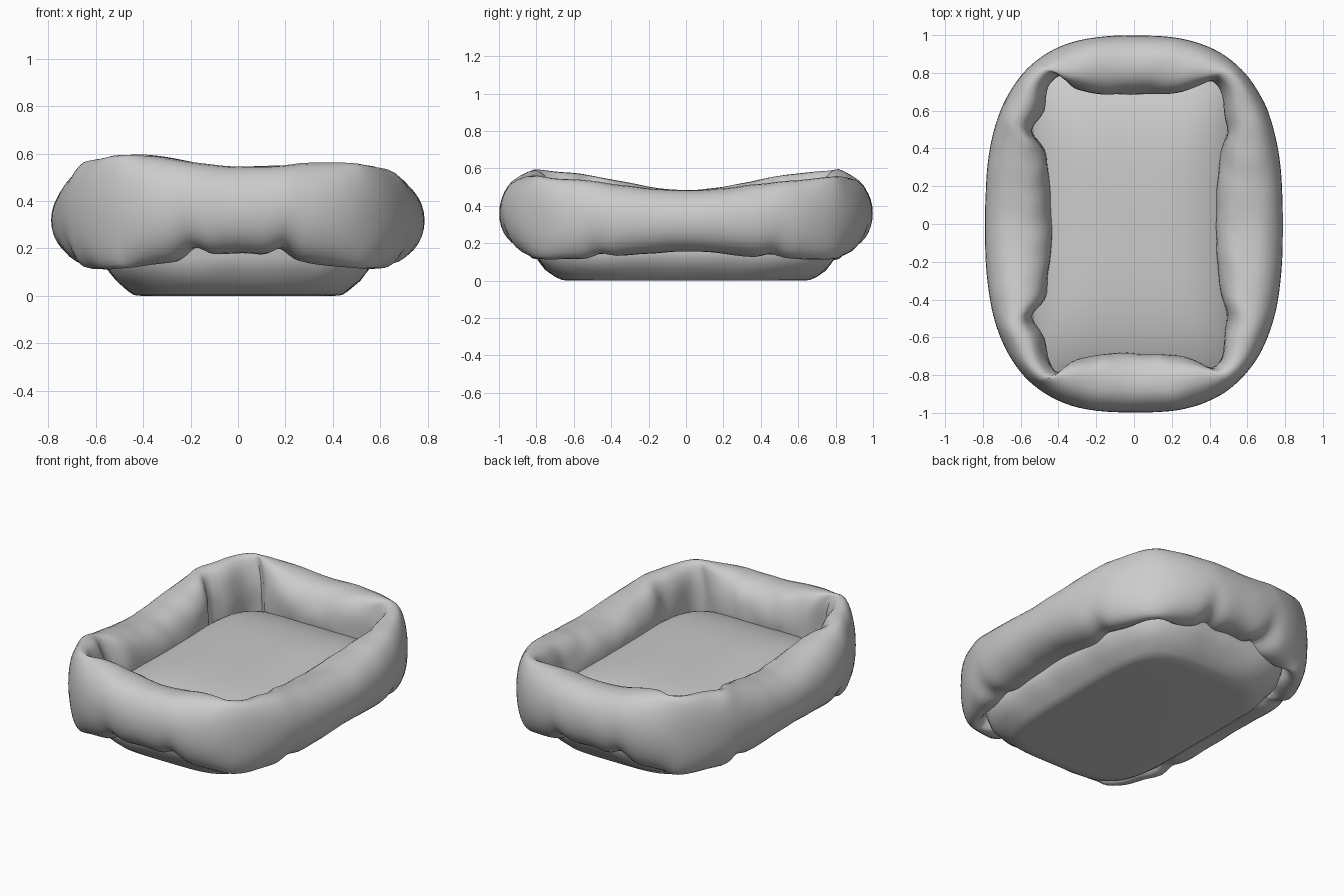
import bpy, bmesh, math
from mathutils import Vector, noise

if "Cube" in bpy.data.objects:
    bpy.data.objects.remove(bpy.data.objects["Cube"])

fabric = bpy.data.materials.new("light grey fabric")
fabric.diffuse_color = (0.6, 0.6, 0.6, 1)
fabric.use_nodes = True
fabric.node_tree.nodes["Principled BSDF"].inputs["Base Color"].default_value = fabric.diffuse_color


def gauss(v, centre, width):
    return math.exp(-((v - centre) / width) ** 2)


def outline(t, a, b, n):
    """Rounded-rectangle point in direction t, half sizes a and b."""
    c, s = math.cos(t), math.sin(t)
    r = (abs(c) ** n + abs(s) ** n) ** (-1 / n)
    return a * c * r, b * s * r


def spow(v, p):
    return math.copysign(abs(v) ** p, v)


def finish(name, rings, closed):
    """Skin a list of vertex rings; closed joins last ring to first."""
    bm = bmesh.new()
    vs = [[bm.verts.new(p) for p in ring] for ring in rings]
    m = len(rings[0])
    for i in range(len(rings) if closed else len(rings) - 1):
        a, b = vs[i], vs[(i + 1) % len(rings)]
        for j in range(m):
            k = (j + 1) % m
            bm.faces.new((a[j], a[k], b[k], b[j]))
    if not closed:
        bm.faces.new(vs[0])
        bm.faces.new(vs[-1])
    bmesh.ops.recalc_face_normals(bm, faces=bm.faces)
    me = bpy.data.meshes.new(name)
    bm.to_mesh(me)
    bm.free()
    ob = bpy.data.objects.new(name, me)
    bpy.context.collection.objects.link(ob)
    me.materials.append(fabric)
    bpy.context.view_layer.objects.active = ob
    ob.select_set(True)
    bpy.ops.object.shade_smooth_by_angle(angle=math.radians(50))
    ob.select_set(False)


# Padded wall: a stuffed tube, sagging mid-side, tall and thin at the corners
N, M = 200, 32
rings = []
for i in range(N):
    t = 2 * math.pi * i / N
    ox, oy = outline(t, 0.788, 0.998, 2.7)
    ix, iy = outline(t, 0.475, 0.775, 12)
    end = abs(math.sin(t)) > abs(math.cos(t))
    corner = abs(math.sin(2 * t)) ** 1.7
    if end:      # bulge of the end pillows
        iy -= math.copysign(0.09 * max(0, 1 - (ix / 0.4) ** 4), iy)
        iy += math.copysign(0.03 * gauss(ix, -0.38, 0.04), iy)
    else:        # bulge and pinches of the side pillows
        ix -= math.copysign(0.042 * gauss(iy, 0, 0.35), ix)
        pinch = 0.075 if ix < 0 else 0.025
        ix += math.copysign(pinch * gauss(abs(iy), 0.49, 0.07), ix)
    low = math.sin(t) ** 2
    top = 0.482 * (1 - low) + 0.542 * low + 0.06 * corner
    top += 0.018 * corner * (1 if ox < 0 else -1)
    bottom = 0.155 * (1 - low) + 0.18 * low - 0.055 * corner
    if end:
        bottom += 0.04 * gauss(abs(ox), 0.22, 0.06)
    else:
        bottom += 0.025 * gauss(abs(oy), 0.5, 0.06)
    ring = []
    for j in range(M):
        f = 2 * math.pi * j / M
        w = 0.5 + 0.5 * spow(math.cos(f), 0.85)
        h = 0.5 + 0.5 * spow(math.sin(f), 0.97)
        p = Vector((ix + (ox - ix) * w, iy + (oy - iy) * w,
                    bottom + (top - bottom) * h))
        # soft cloth wrinkles, stronger away from the outer face
        amp = 0.011 * (1 - 0.85 * w)
        p += noise.noise_vector(p * 7) * amp
        ring.append(p)
    rings.append(ring)
finish("padded_wall", rings, True)

# Floor cushion: flat bottom, flared sides, gently domed top
levels = [(0.41, 0.62, 0.0), (0.44, 0.66, 0.003), (0.465, 0.70, 0.02),
          (0.51, 0.75, 0.06), (0.55, 0.79, 0.11), (0.56, 0.81, 0.16),
          (0.55, 0.81, 0.22)]
for k in range(20):
    s = 1 - k / 20
    levels.append((0.54 * s, 0.82 * s, 0.265 + 0.135 * (1 - s ** 3.8)))
rings = []
for a, b, z in levels:
    ring = []
    n = 4.5 if z < 0.2 else 5.5
    for i in range(120):
        x, y = outline(2 * math.pi * i / 120, a, b, n)
        p = Vector((x, y, z))
        if 0.02 < z < 0.2:
            p += noise.noise_vector(p * 5) * 0.01
        ring.append(p)
    rings.append(ring)
finish("floor_cushion", rings, False)
